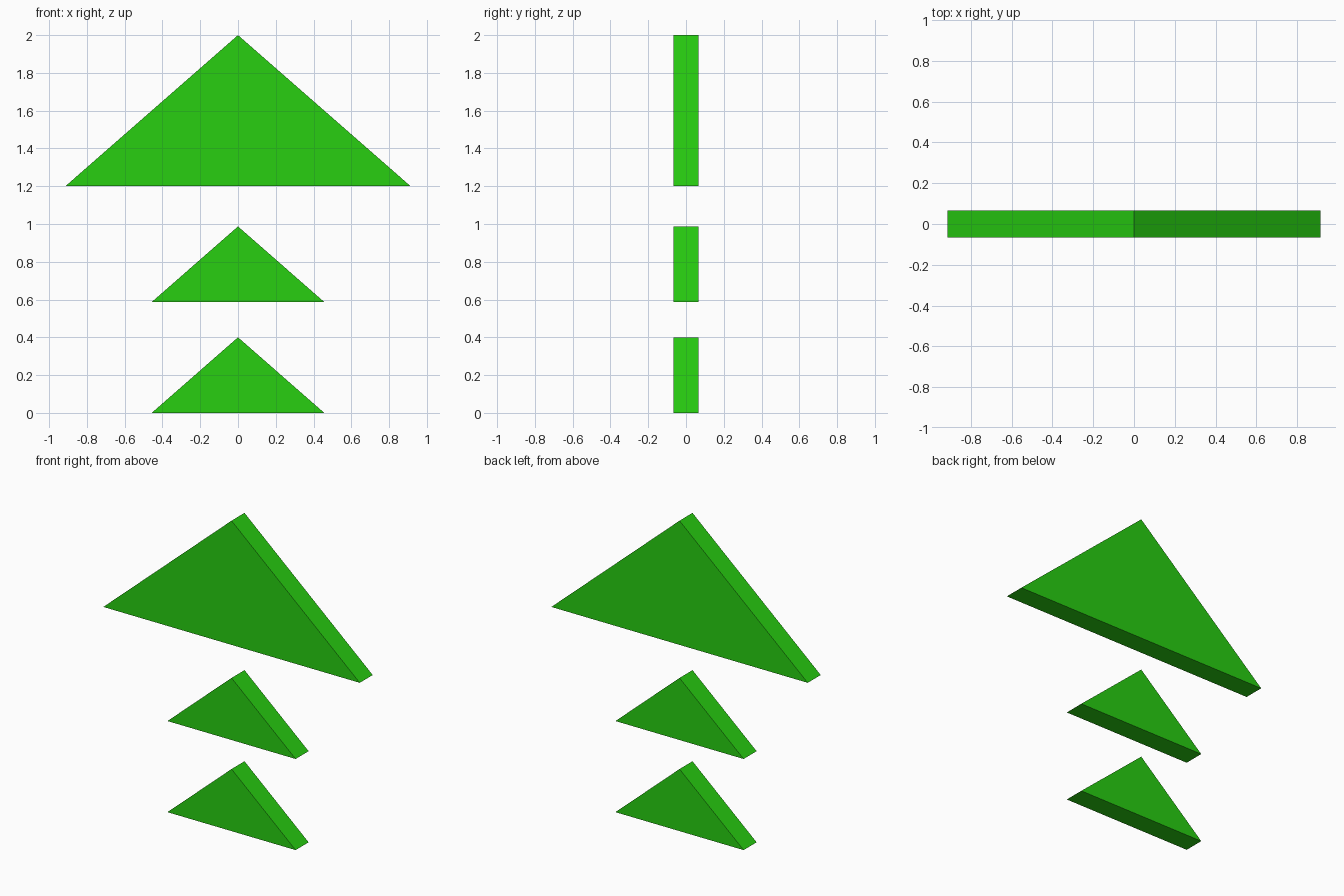
import bpy
import bmesh

if "Cube" in bpy.data.objects:
    bpy.data.objects.remove(bpy.data.objects["Cube"])

# One flat green for every part
green = bpy.data.materials.new("bright_green")
green.diffuse_color = (0.021, 0.62, 0.0056, 1.0)
green.use_nodes = True
green.node_tree.nodes["Principled BSDF"].inputs["Base Color"].default_value = green.diffuse_color

HALF_DEPTH = 0.066


def triangle_prism(name, half_width, z_base, z_top):
    """Upright triangular slab, extruded from its front face to the back."""
    bm = bmesh.new()
    profile = [(-half_width, z_base), (half_width, z_base), (0, z_top)]
    front = bm.faces.new([bm.verts.new((x, -HALF_DEPTH, z)) for x, z in profile])
    result = bmesh.ops.extrude_face_region(bm, geom=[front], use_keep_orig=True)
    back = [v for v in result["geom"] if isinstance(v, bmesh.types.BMVert)]
    bmesh.ops.translate(bm, verts=back, vec=(0, 2 * HALF_DEPTH, 0))
    bmesh.ops.recalc_face_normals(bm, faces=bm.faces)
    mesh = bpy.data.meshes.new(name)
    bm.to_mesh(mesh)
    bm.free()
    mesh.materials.append(green)
    obj = bpy.data.objects.new(name, mesh)
    bpy.context.collection.objects.link(obj)
    return obj


# Stack of three separate triangles, the large one on top
triangle_prism("lower_triangle", 0.457, 0.0, 0.40)
triangle_prism("middle_triangle", 0.457, 0.587, 0.987)
triangle_prism("upper_triangle", 0.914, 1.20, 2.0)
